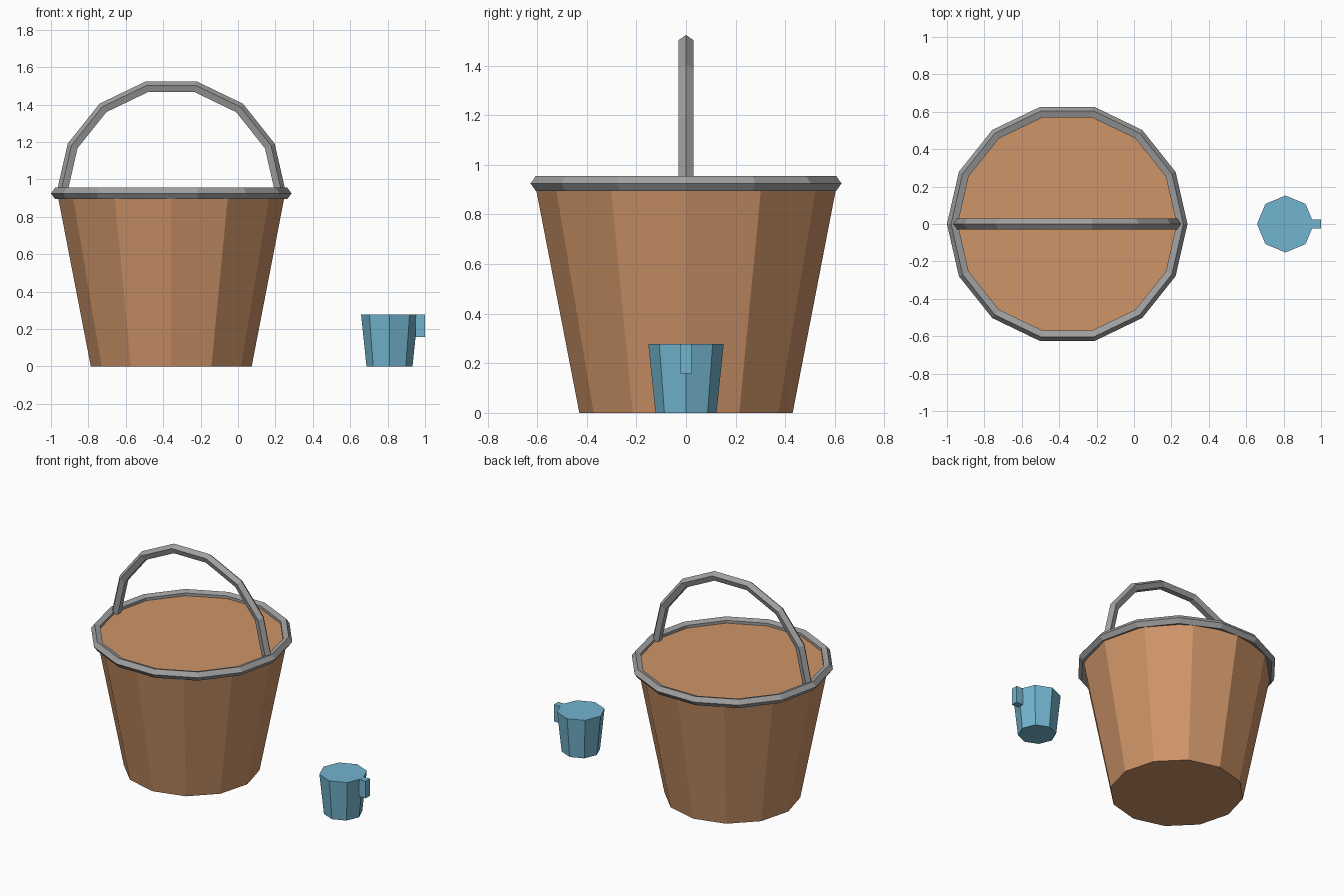
import bpy, bmesh, math
from mathutils import Vector

if "Cube" in bpy.data.objects:
    bpy.data.objects.remove(bpy.data.objects["Cube"])


def material(name, rgb):
    m = bpy.data.materials.new(name)
    m.diffuse_color = (*rgb, 1)
    m.use_nodes = True
    m.node_tree.nodes["Principled BSDF"].inputs["Base Color"].default_value = m.diffuse_color
    return m


WOOD = material("warm brown", (0.62, 0.30, 0.14))
METAL = material("grey metal", (0.35, 0.35, 0.35))
BLUE = material("light blue", (0.17, 0.46, 0.62))


def finish(name, bm, mat):
    bmesh.ops.recalc_face_normals(bm, faces=bm.faces)
    mesh = bpy.data.meshes.new(name)
    bm.to_mesh(mesh)
    bm.free()
    mesh.materials.append(mat)
    ob = bpy.data.objects.new(name, mesh)
    bpy.context.collection.objects.link(ob)
    return ob


def tapered_tub(name, sides, r_bottom, r_top, height, x, mat):
    bm = bmesh.new()
    bmesh.ops.create_cone(bm, cap_ends=True, segments=sides, radius1=r_bottom,
                          radius2=r_top, depth=height)
    bmesh.ops.translate(bm, verts=bm.verts, vec=(x, 0, height / 2))
    return finish(name, bm, mat)


def ring(name, radius, tube, center, upright, mat, segs=14, sides=5):
    """Five-sided tube: full flat ring, or upright half arc with end caps."""
    bm = bmesh.new()
    count = segs // 2 + 1 if upright else segs
    loops = []
    for i in range(count):
        a = math.tau * i / segs
        loop = []
        for j in range(sides):
            b = math.tau * j / sides
            r, h = radius + tube * math.cos(b), tube * math.sin(b)
            u, v = r * math.cos(a), r * math.sin(a)
            p = Vector((u, h, v) if upright else (u, v, h))
            loop.append(bm.verts.new(p + Vector(center)))
        loops.append(loop)
    for i in range(count - 1 if upright else count):
        l0, l1 = loops[i], loops[(i + 1) % count]
        for j in range(sides):
            k = (j + 1) % sides
            bm.faces.new((l0[j], l0[k], l1[k], l1[j]))
    if upright:
        bm.faces.new(loops[0])
        bm.faces.new(loops[-1])
    return finish(name, bm, mat)


BX, BZ = -0.357, 0.925

# Bucket with metal rim and bail handle
tapered_tub("bucket_body", 12, 0.43, 0.609, BZ, BX, WOOD)
ring("bucket_rim", 0.611, 0.032, (BX, 0, BZ), False, METAL)
ring("bucket_handle", 0.582, 0.032, (BX, 0, BZ), True, METAL)

# Small cup with block grip
tapered_tub("cup_body", 8, 0.123, 0.152, 0.278, 0.81, BLUE)
bm = bmesh.new()
bmesh.ops.create_cube(bm, size=1)
bmesh.ops.scale(bm, verts=bm.verts, vec=(0.052, 0.046, 0.119))
bmesh.ops.translate(bm, verts=bm.verts, vec=(0.974, 0, 0.2175))
finish("cup_grip", bm, BLUE)
